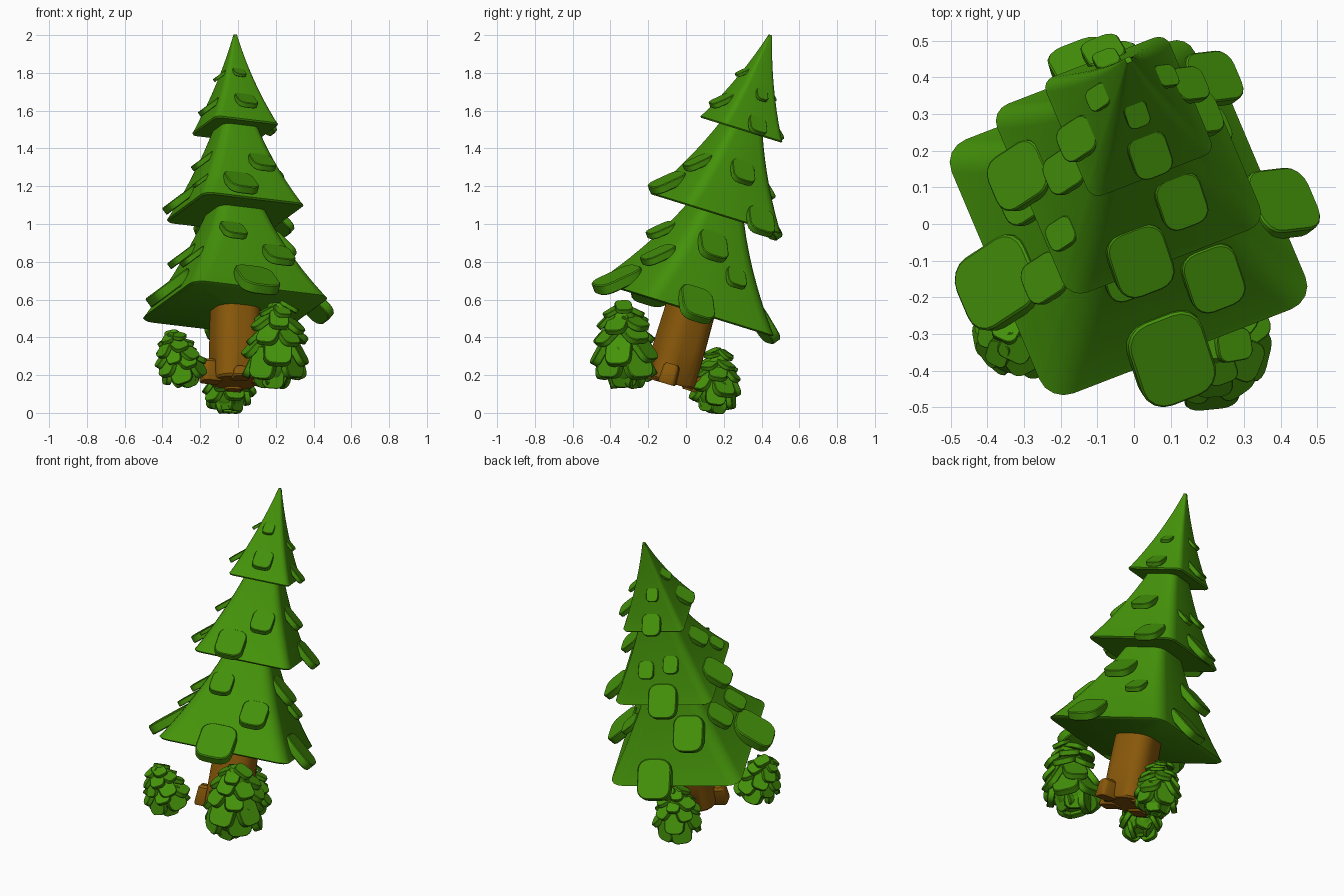
import bpy, bmesh, random
from math import sin, cos, pi, radians
from mathutils import Matrix, Vector

random.seed(4)
if "Cube" in bpy.data.objects:
    bpy.data.objects.remove(bpy.data.objects["Cube"])


def material(name, color):
    m = bpy.data.materials.new(name)
    m.use_nodes = True
    m.diffuse_color = (*color, 1)
    m.node_tree.nodes["Principled BSDF"].inputs["Base Color"].default_value = (*color, 1)
    return m


GREEN = material("leaf green", (0.058, 0.29, 0.003))
BROWN = material("bark brown", (0.25, 0.098, 0.003))


def finish(bm, name, mat):
    bmesh.ops.recalc_face_normals(bm, faces=bm.faces)
    me = bpy.data.meshes.new(name)
    bm.to_mesh(me)
    bm.free()
    me.materials.append(mat)
    ob = bpy.data.objects.new(name, me)
    bpy.context.collection.objects.link(ob)
    bpy.ops.object.select_all(action="DESELECT")
    ob.select_set(True)
    bpy.context.view_layer.objects.active = ob
    bpy.ops.object.shade_smooth_by_angle(angle=radians(35))
    return ob


def loft(bm, sections, mat, steps=4):
    """Skin rounded rectangles given as (z, half x, half y, corner radius)."""
    rings = []
    for z, hx, hy, r in sections:
        ring = []
        for k, (sx, sy) in enumerate([(1, 1), (-1, 1), (-1, -1), (1, -1)]):
            for i in range(steps + 1):
                a = (k + i / steps) * pi / 2
                p = Vector((sx * (hx - r) + r * cos(a), sy * (hy - r) + r * sin(a), z))
                ring.append(bm.verts.new(mat @ p))
        rings.append(ring)
    n = len(rings[0])
    for low, high in zip(rings, rings[1:]):
        for i in range(n):
            j = (i + 1) % n
            bm.faces.new((low[i], low[j], high[j], high[i]))
    bm.faces.new(rings[0][::-1])
    bm.faces.new(rings[-1])


def slab(bm, mat, w, h, th, corner=0.32):
    """Rounded plate with softened rims."""
    r, e = w * corner, th * 0.1
    x, y = w / 2, h / 2
    loft(bm, [(-th / 2, x - e, y - e, r - e), (-th / 2 + e, x, y, r),
              (th / 2 - e, x, y, r), (th / 2, x - e, y - e, r - e)], mat)


def leaf(bm, frame, angle, out, side, height, w, tilt, thick=0.27):
    """Hang a plate on the side of an upright axis, lower end outwards."""
    n = Vector((cos(angle), sin(angle), 0))
    t = Vector((-sin(angle), cos(angle), 0))
    up = Vector((0, 0, cos(tilt))) - n * sin(tilt)
    face = t.cross(up)
    m = Matrix((t, up, face)).transposed().to_4x4()
    m.translation = n * out + t * side + Vector((0, 0, height))
    slab(bm, frame @ m, w, w * 1.2, w * thick)


def leaning(y, z, degrees):
    return Matrix.Translation((-0.015, y, z)) @ Matrix.Rotation(radians(-degrees), 4, "X")


# Leaning trunk and crown frames, both turned about their own axis
TRUNK = leaning(-0.09, 0.16, 16.3)
CROWN = leaning(-0.12, 0.169, 17.2)
TURN = radians(22)
SQUARE = Matrix.Rotation(TURN, 4, "Z")

# Per tier: bottom height, top height, bottom half width, top half width
TIERS = {"lower": (0.395, 1.0, 0.395, 0.11),
         "middle": (0.925, 1.48, 0.293, 0.075),
         "upper": (1.39, 1.918, 0.184, 0.008)}

# Per tier and side: leaf height, sideways offset, width
LEAVES = {
    "lower": [[(0.44, -0.11, 0.19), (0.76, -0.05, 0.16), (0.635, 0.11, 0.11)],
              [(0.45, -0.11, 0.2), (0.69, 0.11, 0.18)],
              [(0.46, 0.04, 0.215), (0.62, 0.12, 0.12), (0.69, -0.1, 0.14)],
              [(0.44, -0.04, 0.215), (0.63, 0.13, 0.155), (0.76, -0.1, 0.13)]],
    "middle": [[(0.96, 0.14, 0.15), (1.18, 0, 0.13)],
               [(0.965, 0.01, 0.17), (1.16, 0.07, 0.09), (1.13, -0.08, 0.09)],
               [(0.99, -0.07, 0.16), (1.04, 0.14, 0.08), (1.19, 0.02, 0.11)],
               [(1.01, -0.08, 0.165), (1.16, 0.07, 0.13)]],
    "upper": [[(1.44, 0.01, 0.1), (1.6, 0.01, 0.065)],
              [(1.445, 0, 0.11), (1.615, 0.02, 0.07)],
              [(1.49, 0.035, 0.105), (1.68, 0, 0.065)],
              [(1.51, 0, 0.11), (1.685, -0.01, 0.065)]]}


def half_width(tier, height):
    z0, z1, a0, a1 = TIERS[tier]
    f = max(0, (height - z0) / (z1 - z0))
    return a0 + (a1 - a0) * f * (1 + 0.28 * (1 - f))


for tier, (z0, z1, a0, a1) in TIERS.items():
    bm = bmesh.new()
    sections = [(z0, a0 * 0.96, a0 * 0.96, a0 * 0.15), (z0 + 0.008, a0 * 0.99, a0 * 0.99, a0 * 0.18)]
    for i in range(9):
        z = z0 + 0.025 + (z1 - z0 - 0.025) * i / 8
        a = half_width(tier, z)
        sections.append((z, a, a, a * (0.19 + 0.03 * i)))
    loft(bm, sections, CROWN @ SQUARE)
    finish(bm, tier + "_branches", GREEN)

    bm = bmesh.new()
    for side, items in enumerate(LEAVES[tier]):
        for height, offset, w in items:
            leaf(bm, CROWN, TURN + side * pi / 2, half_width(tier, height) + 0.16 * w,
                 offset, height, w, radians(50))
    finish(bm, tier + "_leaves", GREEN)

# Trunk with stubby roots
bm = bmesh.new()
loft(bm, [(0, 0.12, 0.12, 0.085), (0.012, 0.128, 0.128, 0.09),
          (0.2, 0.127, 0.127, 0.09), (0.45, 0.122, 0.122, 0.088)], TRUNK @ SQUARE, 5)
finish(bm, "trunk", BROWN)
bm = bmesh.new()
for deg, out, height in [(-4, 0.145, 0.1), (95, 0.13, 0.08), (200, 0.137, 0.11), (285, 0.12, 0.05)]:
    m = TRUNK @ Matrix.Rotation(radians(deg), 4, "Z") @ Matrix.Translation((out, 0, 0))
    loft(bm, [(-0.01, 0.05, 0.042, 0.02), (0, 0.055, 0.047, 0.024),
              (height - 0.015, 0.046, 0.042, 0.022), (height, 0.034, 0.03, 0.014)], m)
finish(bm, "roots", BROWN)


# Bushes: a core wrapped in rows of flared plates, opening towards the crown
def bush(name, base, tip, radius):
    base, axis = Vector(base), Vector(tip) - Vector(base)
    h = axis.length
    frame = Matrix.Translation(base) @ axis.to_track_quat("Z", "Y").to_matrix().to_4x4()
    bm = bmesh.new()
    core = [(0, 0.25), (0.08, 0.48), (0.3, 0.64), (0.6, 0.5), (0.85, 0.32), (0.95, 0.15)]
    loft(bm, [(z * h, r * radius, r * radius, r * radius * 0.9) for z, r in core], frame)
    # height, distance out, count, width, tilt
    rows = [(0.12, 0.38, 5, 0.7, -12), (0.25, 0.64, 5, 0.8, 18), (0.41, 0.66, 5, 0.74, 38),
            (0.57, 0.58, 5, 0.68, 48), (0.73, 0.47, 5, 0.6, 58), (0.88, 0.3, 4, 0.54, 64)]
    for k, (z, r, count, w, tilt) in enumerate(rows):
        for i in range(count):
            angle = (i + 0.5 * (k % 2) + random.uniform(-0.15, 0.15)) * 2 * pi / count
            leaf(bm, frame, angle, r * radius, 0, h * (z + random.uniform(-0.03, 0.03)),
                 w * radius * random.uniform(0.88, 1.12),
                 radians(tilt + random.uniform(-10, 10)), 0.28)
    finish(bm, name, GREEN)


bush("front_left_bush", (0.185, -0.32, 0.16), (0.22, -0.34, 0.605), 0.18)
bush("front_right_bush", (-0.275, -0.28, 0.165), (-0.365, -0.32, 0.43), 0.13)
bush("back_bush", (-0.05, 0.14, 0.025), (-0.05, 0.18, 0.345), 0.14)
